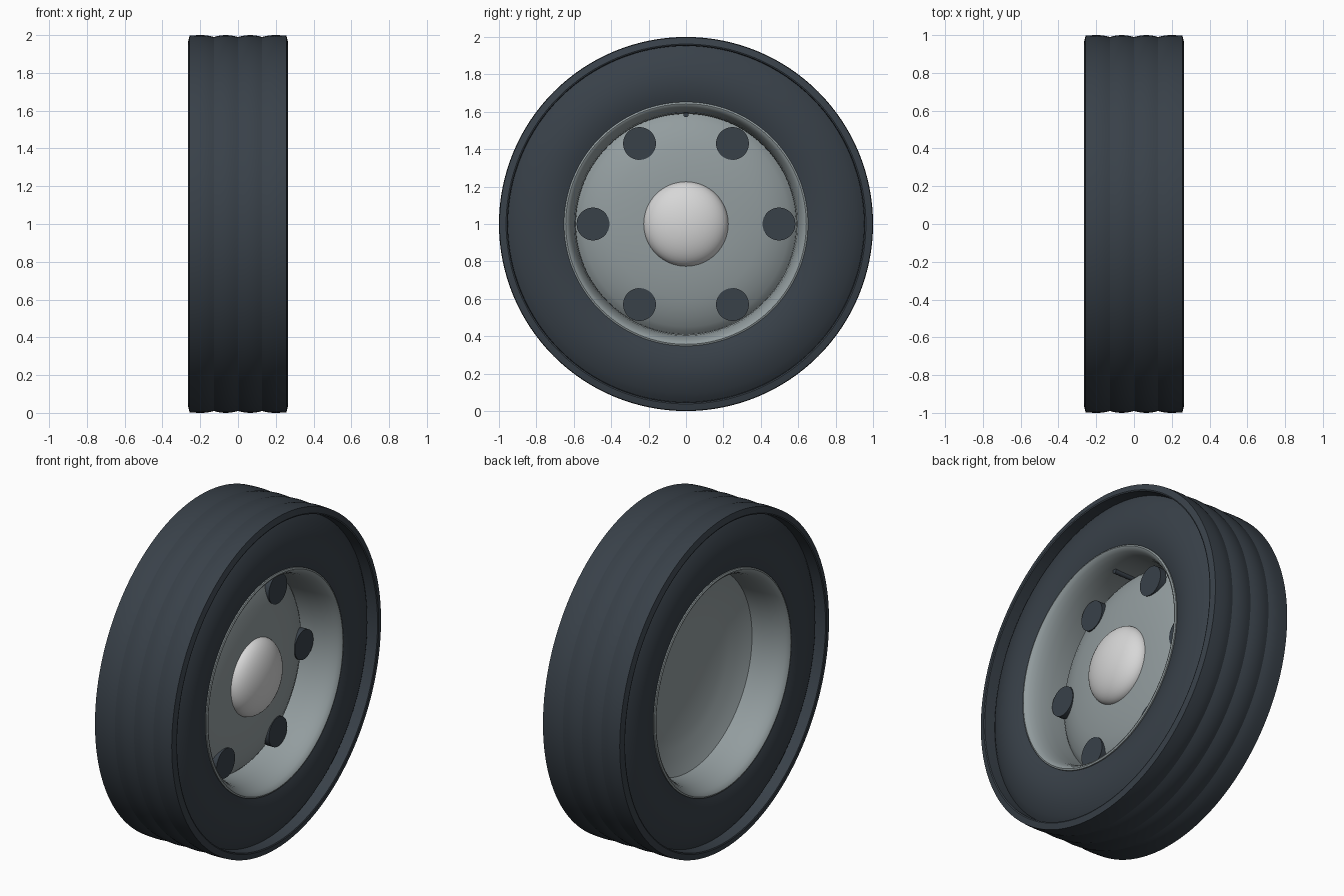
import bpy, bmesh, math
from mathutils import Matrix

if "Cube" in bpy.data.objects:
    bpy.data.objects.remove(bpy.data.objects["Cube"])


def material(name, rgb):
    m = bpy.data.materials.new(name)
    m.diffuse_color = (*rgb, 1)
    m.use_nodes = True
    m.node_tree.nodes["Principled BSDF"].inputs["Base Color"].default_value = m.diffuse_color
    return m


RUBBER = material("dark rubber", (0.040, 0.052, 0.066))
STEEL = material("grey steel", (0.29, 0.335, 0.345))
CAP = material("pale cap", (0.68, 0.68, 0.68))


def finish(bm, name, mat, angle=32):
    bmesh.ops.remove_doubles(bm, verts=bm.verts, dist=1e-5)
    bmesh.ops.recalc_face_normals(bm, faces=bm.faces)
    mesh = bpy.data.meshes.new(name)
    bm.to_mesh(mesh)
    bm.free()
    mesh.materials.append(mat)
    ob = bpy.data.objects.new(name, mesh)
    bpy.context.collection.objects.link(ob)
    bpy.ops.object.select_all(action='DESELECT')
    ob.select_set(True)
    bpy.context.view_layer.objects.active = ob
    bpy.ops.object.shade_smooth_by_angle(angle=math.radians(angle))
    return ob


def lathe(name, profile, mat, closed=False, segs=128, angle=32):
    """Spin (x, radius) points about the axle, which runs along x at z = 1."""
    bm = bmesh.new()
    verts = [bm.verts.new((x, 0, 1 + r)) for x, r in profile]
    pairs = list(zip(verts, verts[1:])) + ([(verts[-1], verts[0])] if closed else [])
    edges = [bm.edges.new(p) for p in pairs]
    bmesh.ops.spin(bm, geom=verts + edges, cent=(0, 0, 1), axis=(1, 0, 0),
                   angle=2 * math.pi, steps=segs, use_merge=False)
    return finish(bm, name, mat, angle)


def rod(name, x0, x1, radius, y, z, mat, segs=32):
    """Cylinder along x between x0 and x1."""
    bm = bmesh.new()
    place = Matrix.Translation(((x0 + x1) / 2, y, z)) @ Matrix.Rotation(math.pi / 2, 4, 'Y')
    bmesh.ops.create_cone(bm, cap_ends=True, segments=segs, radius1=radius,
                          radius2=radius, depth=x1 - x0, matrix=place)
    return finish(bm, name, mat)


def mirrored(half):
    """Close a half section (starting near x = 0) with its mirror image."""
    return half + [(-x, r) for x, r in reversed(half) if x > 1e-6]


# Tyre: two rounded ribs per side, overhanging shoulder lip, bulging sidewall
RIB, GROOVE = 0.128, 0.010
half = [(0, 1 - GROOVE)]
for x0 in (0, RIB):
    for i in range(1, 7):
        t = i / 6
        sag = (2 * t - 1) ** 2
        if x0 and t > 0.5:
            sag *= 0.3
        half.append((x0 + t * RIB, 1 - GROOVE * sag))
half += [(0.265, 0.962), (0.262, 0.955), (0.195, 0.952)]
for i in range(1, 15):
    t = i / 14
    r = 0.952 - t * (0.952 - 0.648)
    half.append((0.195 + 0.062 * math.sin(math.pi * 0.80 * t) ** 0.8 + 0.002 * t, r))
half.append((0.19, 0.63))
lathe("tyre", mirrored(half), RUBBER, closed=True, angle=28)

# Rim: barrel with flared lips on both sides
inner = [(0, 0.588), (0.10, 0.590), (0.16, 0.597), (0.20, 0.607), (0.228, 0.620),
         (0.246, 0.634), (0.250, 0.643), (0.246, 0.652), (0.225, 0.652)]
lathe("rim", mirrored(inner), STEEL, closed=True)

# Wheel disc: domed plate set inside the barrel
front = [(0.115, 0), (0.113, 0.2), (0.107, 0.3), (0.091, 0.4), (0.079, 0.45),
         (0.061, 0.5), (0.036, 0.55), (0.020, 0.572), (0.0, 0.592)]
back = [(-0.03, 0.592), (-0.008, 0.55), (0.012, 0.5), (0.030, 0.45), (0.045, 0.4),
        (0.063, 0.3), (0.075, 0.2), (0.080, 0)]
lathe("wheel_disc", front + back, STEEL)

# Hub cap: half ellipsoid in the middle of the disc
dome = [(0.105 + 0.11 * math.cos(a), 0.227 * math.sin(a))
        for a in (math.pi / 2 * i / 12 for i in range(13))]
lathe("hub_cap", dome + [(0.09, 0.227), (0.09, 0)], CAP, segs=64)

# Six dark round openings
for i in range(6):
    a = math.radians(60 * i)
    rod(f"disc_opening_{i + 1}", 0.052, 0.093, 0.088,
        0.497 * math.cos(a), 1 + 0.497 * math.sin(a), RUBBER)

# Valve stem just inside the top of the barrel
rod("valve_stem", 0.0, 0.14, 0.014, 0, 1.585, RUBBER, 16)
